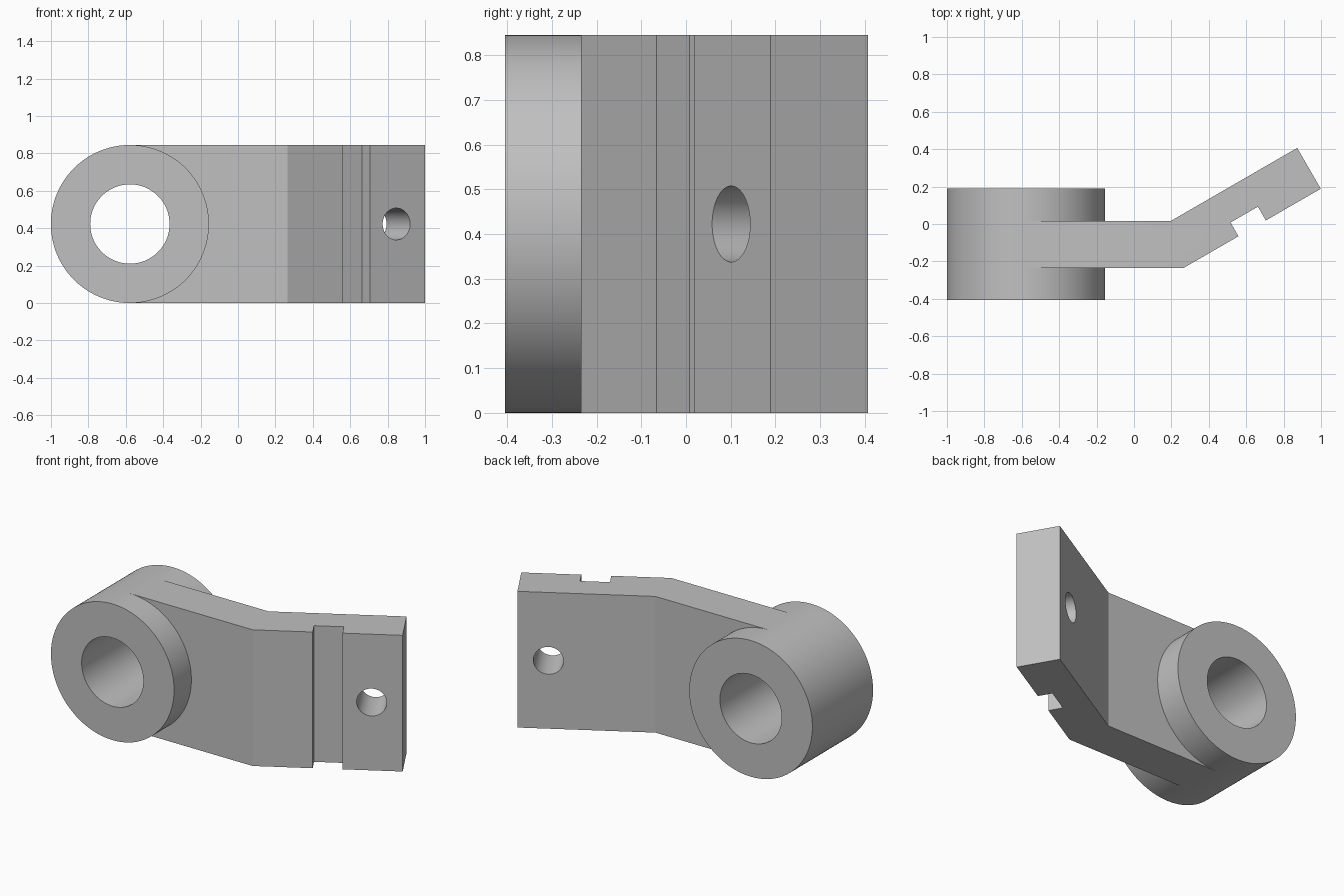
import bpy, bmesh, math
from mathutils import Matrix, Vector

cube = bpy.data.objects.get("Cube")
if cube:
    bpy.data.objects.remove(cube, do_unlink=True)

HEIGHT = 0.845
MID = HEIGHT / 2
BOSS_X = -0.578
BEND = math.radians(30)
along = Vector((math.cos(BEND), math.sin(BEND)))
across = Vector((-math.sin(BEND), math.cos(BEND)))

grey = bpy.data.materials.new("plain_grey")
grey.use_nodes = True
grey.diffuse_color = (0.53, 0.53, 0.53, 1)
grey.node_tree.nodes["Principled BSDF"].inputs["Base Color"].default_value = grey.diffuse_color


def add_object(name, bm):
    mesh = bpy.data.meshes.new(name)
    bmesh.ops.recalc_face_normals(bm, faces=bm.faces)
    bm.to_mesh(mesh)
    bm.free()
    obj = bpy.data.objects.new(name, mesh)
    bpy.context.collection.objects.link(obj)
    mesh.materials.append(grey)
    return obj


def cylinder(name, radius, length, centre, turn=0.0, segments=128):
    """Cylinder lying along y, turned about z."""
    bm = bmesh.new()
    matrix = (Matrix.Translation(centre) @ Matrix.Rotation(turn, 4, "Z")
              @ Matrix.Rotation(math.pi / 2, 4, "X"))
    bmesh.ops.create_cone(bm, cap_ends=True, segments=segments, radius1=radius,
                          radius2=radius, depth=length, matrix=matrix)
    return add_object(name, bm)


def combine(target, other, operation):
    mod = target.modifiers.new(other.name, "BOOLEAN")
    mod.operation = operation
    mod.solver = "EXACT"
    mod.object = other
    bpy.context.view_layer.objects.active = target
    bpy.ops.object.modifier_apply(modifier=mod.name)
    bpy.data.objects.remove(other, do_unlink=True)


# Bent arm with a slot across its front face, extruded upward
front_bend = Vector((0.265, -0.235))
back_bend = Vector((0.198, 0.017))
slot_start = front_bend + along * 0.339
slot_end = front_bend + along * 0.508
tip = front_bend + along * 0.847
depth = across * 0.085
outline = [Vector((BOSS_X, -0.235)), front_bend, slot_start, slot_start + depth,
           slot_end + depth, slot_end, tip, tip + across * 0.252,
           back_bend, Vector((BOSS_X, 0.017))]
bm = bmesh.new()
face = bm.faces.new([bm.verts.new((p.x, p.y, 0)) for p in outline])
top = bmesh.ops.extrude_face_region(bm, geom=[face])["geom"]
bmesh.ops.translate(bm, vec=(0, 0, HEIGHT),
                    verts=[v for v in top if isinstance(v, bmesh.types.BMVert)])
arm = add_object("arm", bm)

# Round boss joined to the arm, with its bore
boss = cylinder("pivot_bracket", MID, 0.595, (BOSS_X, -0.1075, MID))
combine(boss, arm, "UNION")
combine(boss, cylinder("bore", 0.212, 2, (BOSS_X, 0, MID)), "DIFFERENCE")

# Bolt hole square to the angled end
hole = front_bend + along * 0.672
combine(boss, cylinder("bolt_hole", 0.085, 1, (hole.x, hole.y, MID), BEND, 64), "DIFFERENCE")

bpy.ops.object.select_all(action="DESELECT")
boss.select_set(True)
bpy.context.view_layer.objects.active = boss
bpy.ops.object.shade_smooth_by_angle(angle=math.radians(20))
